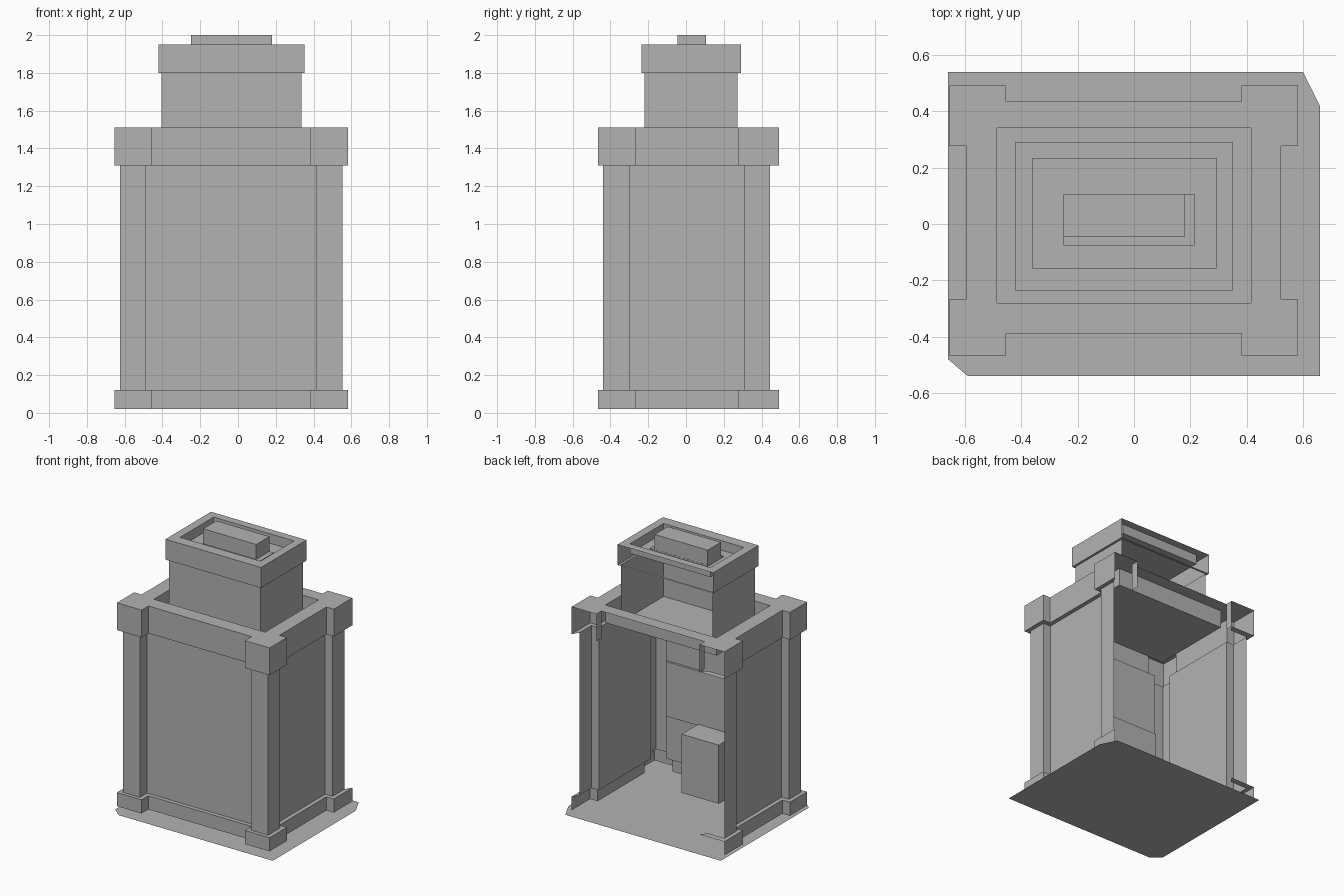
import bpy, bmesh

old = bpy.data.objects.get("Cube")
if old:
    bpy.data.objects.remove(old, do_unlink=True)

# Single plain material
grey = bpy.data.materials.new("plain grey")
grey.use_nodes = True
colour = (0.45, 0.45, 0.45, 1)
grey.diffuse_color = colour
grey.node_tree.nodes["Principled BSDF"].inputs["Base Color"].default_value = colour


def finish(name, bm):
    bmesh.ops.remove_doubles(bm, verts=bm.verts, dist=0.0005)
    mesh = bpy.data.meshes.new(name)
    bm.to_mesh(mesh)
    bm.free()
    mesh.materials.append(grey)
    obj = bpy.data.objects.new(name, mesh)
    bpy.context.collection.objects.link(obj)


def rect(x0, x1, y0, y1):
    return [(x0, y0), (x1, y0), (x1, y1), (x0, y1)]


def corner_outline(outer, block, wall):
    """Counter-clockwise rectangle with a projecting block at each corner."""
    ox0, ox1, oy0, oy1 = outer
    bx0, bx1, by0, by1 = block
    wx0, wx1, wy0, wy1 = wall
    return [(wx0, by0), (ox0, by0), (ox0, oy0), (bx0, oy0), (bx0, wy0),
            (bx1, wy0), (bx1, oy0), (ox1, oy0), (ox1, by0), (wx1, by0),
            (wx1, by1), (ox1, by1), (ox1, oy1), (bx1, oy1), (bx1, wy1),
            (bx0, wy1), (bx0, oy1), (ox0, oy1), (ox0, by1), (wx0, by1)]


def loft(layers, cap=True):
    """Join outlines of equal length stacked at given heights."""
    bm = bmesh.new()
    loops = [[bm.verts.new((x, y, z)) for x, y in pts] for pts, z in layers]
    for low, high in zip(loops, loops[1:]):
        n = len(low)
        for i in range(n):
            j = (i + 1) % n
            bm.faces.new((low[i], low[j], high[j], high[i]))
    if cap:
        bm.faces.new(loops[-1])
    bmesh.ops.remove_doubles(bm, verts=bm.verts, dist=0.0005)
    bm.normal_update()
    return bm


def open_back(bm, limit):
    """Remove the upright faces that close the back."""
    gone = [f for f in bm.faces
            if abs(f.normal.y) > 0.9 and f.calc_center_median().y > limit]
    bmesh.ops.delete(bm, geom=gone, context='FACES')


def box(name, x0, x1, y0, y1, z0, z1):
    pts = rect(x0, x1, y0, y1)
    bm = loft([(pts, z0), (pts, z1)])
    bm.faces.new([v for v in reversed(sorted_base(bm, z0, pts))])
    finish(name, bm)


def sorted_base(bm, z, pts):
    base = [v for v in bm.verts if abs(v.co.z - z) < 0.0001]
    return [min(base, key=lambda v: abs(v.co.x - x) + abs(v.co.y - y)) for x, y in pts]


# Ground sheet with two clipped corners
bm = bmesh.new()
bm.faces.new([bm.verts.new((x, y, 0)) for x, y in (
    (-0.59, -0.54), (0.66, -0.54), (0.66, 0.42), (0.60, 0.54), (-0.66, 0.54), (-0.66, -0.48))])
finish("ground_sheet", bm)

# Main body: plinth, walls with corner pilasters, cornice and sunken roof
moulding = corner_outline((-0.655, 0.582, -0.466, 0.492),
                          (-0.455, 0.382, -0.266, 0.277),
                          (-0.595, 0.522, -0.388, 0.435))
body = corner_outline((-0.625, 0.552, -0.44, 0.446),
                      (-0.487, 0.412, -0.30, 0.307),
                      (-0.565, 0.492, -0.358, 0.405))
well = [p for p in rect(-0.486, 0.415, -0.28, 0.34) for _ in range(5)]
bm = loft([(moulding, 0.02), (moulding, 0.12), (body, 0.12), (body, 1.31),
           (moulding, 1.31), (moulding, 1.51), (well, 1.51), (well, 1.38)], cap=False)
rim = sorted_base(bm, 1.38, rect(-0.486, 0.415, -0.28, 0.34))
bm.faces.new(rim)
open_back(bm, 0.38)
middle = []
for f in bm.faces:
    c = f.calc_center_median()
    if c.y > 0.38 and abs(c.x) < 0.5 and c.z < 1.32:
        middle.append(f)
bmesh.ops.delete(bm, geom=middle, context='FACES')
finish("main_body", bm)

# Upper tower with its own cornice and sunken roof
shaft = rect(-0.405, 0.335, -0.22, 0.272)
cornice = rect(-0.422, 0.352, -0.236, 0.29)
tower_well = rect(-0.36, 0.292, -0.156, 0.232)
bm = loft([(shaft, 1.38), (shaft, 1.80), (cornice, 1.80), (cornice, 1.95),
           (tower_well, 1.95), (tower_well, 1.88)])
open_back(bm, 0.26)
finish("tower", bm)

# Roof vent on a low step
box("vent_step", -0.25, 0.215, -0.076, 0.107, 1.88, 1.89)
box("roof_vent", -0.25, 0.18, -0.046, 0.106, 1.88, 2.0)

# Interior: cabinet and shallow wall panel
box("cabinet", -0.16, 0.14, -0.35, -0.15, 0.02, 0.45)
box("wall_panel", -0.48, 0.40, -0.356, -0.34, 0.44, 0.84)
